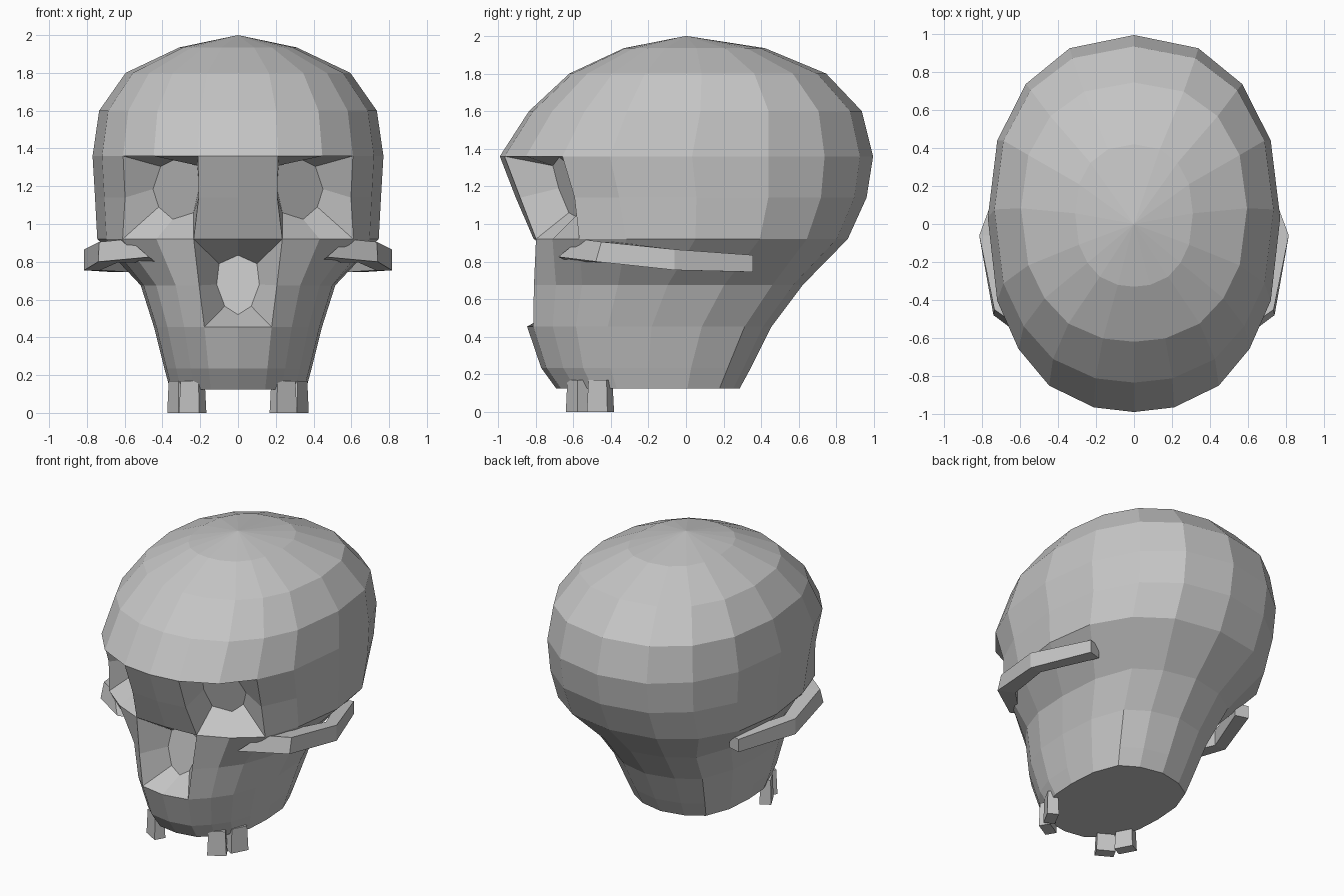
import bpy, bmesh, math
from mathutils import Vector, Matrix

if "Cube" in bpy.data.objects:
    bpy.data.objects.remove(bpy.data.objects["Cube"])

bone = bpy.data.materials.new("bone_grey")
bone.diffuse_color = (0.56, 0.56, 0.56, 1)
bone.use_nodes = True
bone.node_tree.nodes["Principled BSDF"].inputs["Base Color"].default_value = bone.diffuse_color


def finish(bm, name):
    bmesh.ops.recalc_face_normals(bm, faces=bm.faces[:])
    me = bpy.data.meshes.new(name)
    bm.to_mesh(me)
    bm.free()
    me.materials.append(bone)
    ob = bpy.data.objects.new(name, me)
    bpy.context.collection.objects.link(ob)
    return ob


# Half outlines from back centre to front centre (unit x, unit y)
BACK = [(0, 1), (.44, .93), (.74, .74), (.935, .44), (1, .03), (.935, -.41)]
UPPER = BACK + [(.79, -.665), (.58, -.86), (.275, -.975), (0, -1)]
BROW = BACK + [(.82, -.71), (.58, -.88), (.315, -.985), (0, -1)]
LOWER = [(0, 1), (.45, .93), (.78, .78), (.96, .43), (1, .02), (.97, -.34),
         (.84, -.6), (.64, -.79), (.4, -.95), (0, -1)]

# Rings: height, half width, front y, back y, outline
RINGS = [
    (1.935, .31, -.33, .42, UPPER),
    (1.80, .595, -.62, .745, UPPER),
    (1.60, .735, -.835, .935, UPPER),
    (1.36, .77, -.99, .995, UPPER),
    (1.14, .757, -.905, .96, UPPER),
    (.92, .745, -.81, .86, BROW),
    (.675, .515, -.845, .62, LOWER),
    (.455, .445, -.845, .455, LOWER),
    (.235, .39, -.77, .345, LOWER),
    (.125, .36, -.69, .285, LOWER),
]
N = 18


def ring_point(ring, i):
    z, w, front, back, outline = ring
    h, side = (i, 1) if i <= 9 else (N - i, -1)
    ux, uy = outline[h]
    mid, half = (front + back) / 2, (back - front) / 2
    return (side * ux * w, mid + uy * half, z)


# Skull: stacked rings with openings left for eyes and nose
bm = bmesh.new()
V = [[bm.verts.new(ring_point(r, i)) for i in range(N)] for r in RINGS]
pole = bm.verts.new((0, 0, 2))
for i in range(N):
    bm.faces.new((pole, V[0][i], V[0][(i + 1) % N]))
for r in range(len(RINGS) - 1):
    for i in range(N):
        eye = r in (3, 4) and i in (6, 7, 10, 11)
        nose = r in (5, 6) and i in (8, 9)
        if not (eye or nose):
            j = (i + 1) % N
            bm.faces.new((V[r][i], V[r + 1][i], V[r + 1][j], V[r][j]))
bm.faces.new(V[-1])


def recess(rim, floor):
    """Walls from the rim down to a sunken floor."""
    inner = [bm.verts.new(p) for p in floor]
    for k in range(len(rim)):
        n = (k + 1) % len(rim)
        bm.faces.new((rim[k], rim[n], inner[n], inner[k]))
    bm.faces.new(inner)


# Eye sockets
EYE = [(.41, 1.305), (.31, 1.355), (.215, 1.31), (.205, 1.19),
       (.235, 1.06), (.345, 1.025), (.42, 1.09), (.45, 1.185)]
EYE_RIM = [(3, 6), (3, 7), (3, 8), (4, 8), (5, 8), (5, 7), (5, 6), (4, 6)]
for s in (1, -1):
    recess([V[r][i if s > 0 else N - i] for r, i in EYE_RIM],
           [(s * x, -.705 + .5 * (x - .215) + .3 * (1.3 - z), z) for x, z in EYE])

# Nose opening
NOSE = [(.1, .79), (0, .835), (-.1, .79), (-.113, .68),
        (-.07, .565), (0, .52), (.07, .565), (.113, .68)]
NOSE_RIM = [(5, 8), (5, 9), (5, 10), (6, 10), (7, 10), (7, 9), (7, 8), (6, 8)]
recess([V[r][i] for r, i in NOSE_RIM],
       [(x, -.62 + .2 * (z - .68), z) for x, z in NOSE])
finish(bm, "skull")

# Cheekbone sections: outer top, outer bottom, inner bottom, inner top
ARCH = [
    [(.58, -.56, .92), (.47, -.68, .825), (.44, -.62, .80), (.50, -.52, .90)],
    [(.735, -.45, .905), (.74, -.48, .80), (.64, -.42, .795), (.64, -.39, .905)],
    [(.815, -.06, .865), (.815, -.06, .755), (.73, -.06, .755), (.73, -.06, .865)],
    [(.66, .355, .835), (.66, .355, .745), (.57, .33, .745), (.57, .33, .835)],
]
for s, side in ((1, "right"), (-1, "left")):
    bm = bmesh.new()
    secs = [[bm.verts.new((s * x, y, z)) for x, y, z in sec] for sec in ARCH]
    for a, b in zip(secs, secs[1:]):
        for k in range(4):
            n = (k + 1) % 4
            bm.faces.new((a[k], a[n], b[n], b[k]))
    bm.faces.new(secs[0])
    bm.faces.new(secs[-1])
    finish(bm, "cheekbone_" + side)

    # Teeth: slightly flared blocks following the jaw
    for name, x, y, deg in (("front", .24, -.575, 30), ("back", .312, -.455, 62)):
        bm = bmesh.new()
        bmesh.ops.create_cube(bm, size=1)
        for v in bm.verts:
            flare = 1.08 if v.co.z < 0 else .95
            v.co = Vector((v.co.x * .115 * flare, v.co.y * .07 * flare, v.co.z * .17))
        bm.transform(Matrix.Translation((s * x, y, .085))
                     @ Matrix.Rotation(math.radians(s * deg), 4, 'Z'))
        finish(bm, "tooth_%s_%s" % (name, side))
